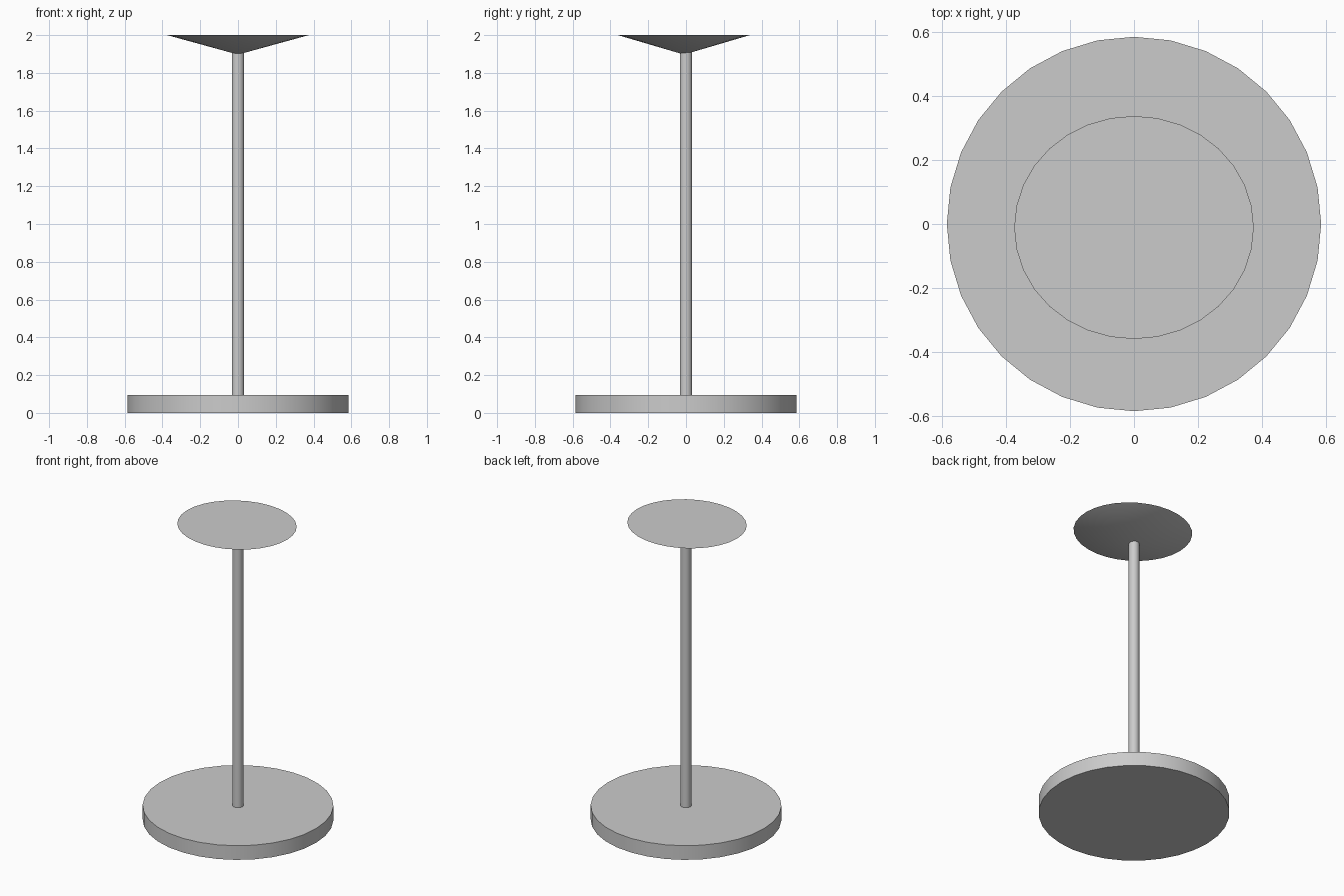
import bpy, math

if "Cube" in bpy.data.objects:
    bpy.data.objects.remove(bpy.data.objects["Cube"])


def finish(obj, name, angle):
    obj.name = name
    bpy.ops.object.transform_apply(location=False, rotation=True, scale=True)
    bpy.ops.object.shade_smooth_by_angle(angle=math.radians(angle))


def cylinder(name, radius, z0, z1):
    bpy.ops.mesh.primitive_cylinder_add(vertices=32, radius=radius, depth=z1 - z0,
                                        location=(0, 0, (z0 + z1) / 2))
    finish(bpy.context.object, name, 30)


# Round floor base and slim pole
cylinder("base_disc", 0.586, 0.0, 0.096)
cylinder("pole", 0.033, 0.09, 1.91)

# Shallow inverted cone on top, slightly oval and set a little forward
TIP, TOP = 1.897, 2.0
bpy.ops.mesh.primitive_cone_add(vertices=32, radius1=0.0, radius2=1.0, depth=TOP - TIP,
                                location=(0, -0.011, (TIP + TOP) / 2))
bowl = bpy.context.object
bowl.scale = (0.375, 0.349, 1)
finish(bowl, "top_cone", 14)
